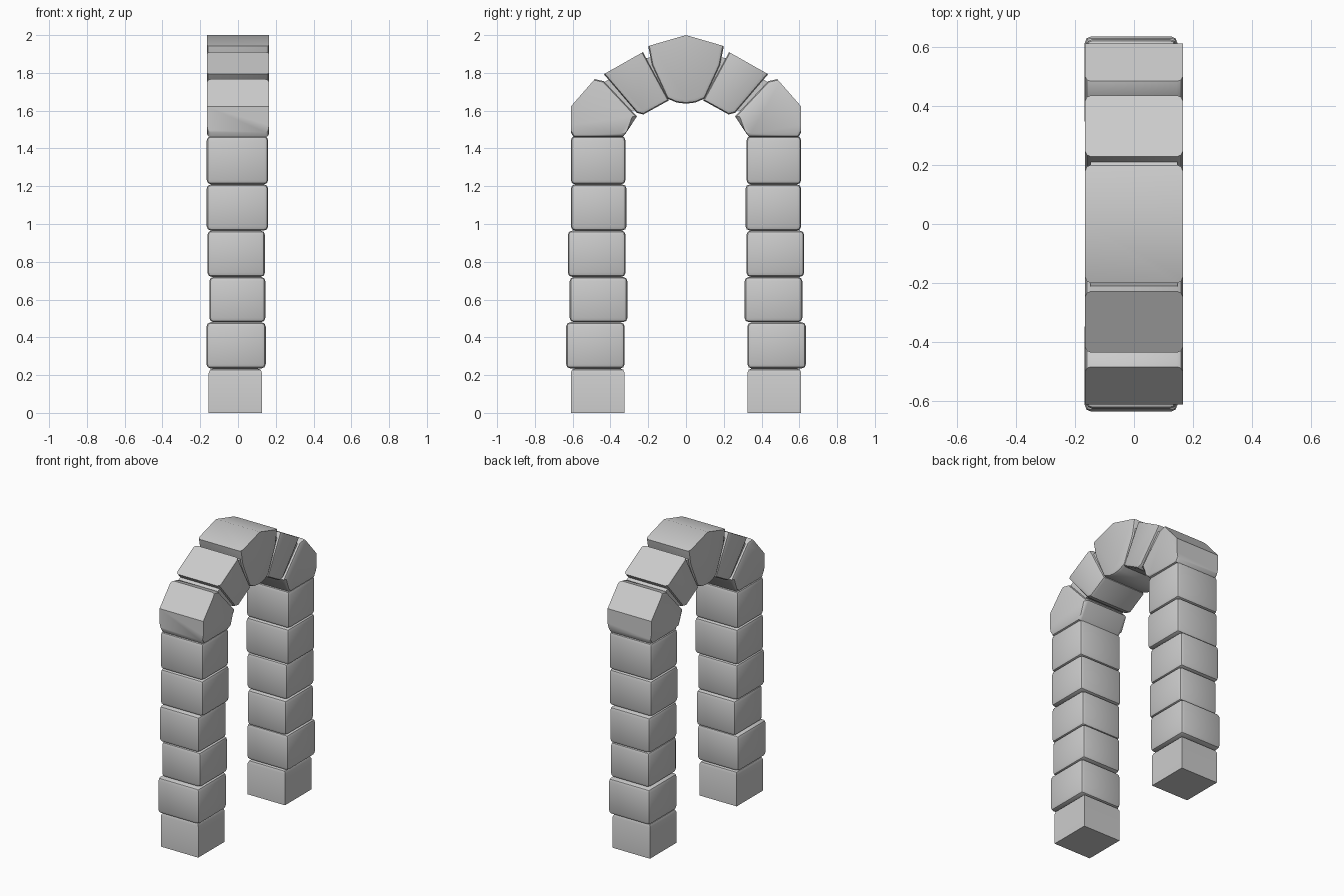
import bpy, bmesh

if "Cube" in bpy.data.objects:
    bpy.data.objects.remove(bpy.data.objects["Cube"])


def finish(bm, name):
    bmesh.ops.recalc_face_normals(bm, faces=bm.faces)
    me = bpy.data.meshes.new(name)
    bm.to_mesh(me)
    bm.free()
    ob = bpy.data.objects.new(name, me)
    bpy.context.collection.objects.link(ob)
    bpy.ops.object.select_all(action='DESELECT')
    ob.select_set(True)
    bpy.context.view_layer.objects.active = ob
    bpy.ops.object.shade_smooth_by_angle(angle=0.6)
    return ob


def prism(name, pts, x0, x1, outer=0, width=0.02):
    """Extrude a (y, z) outline along x and round the rims of both faces.
    Edges between the first `outer` points stay sharp."""
    bm = bmesh.new()
    a = [bm.verts.new((x0, y, z)) for y, z in pts]
    b = [bm.verts.new((x1, y, z)) for y, z in pts]
    n = len(pts)
    bm.faces.new(a)
    bm.faces.new(b[::-1])
    for i in range(n):
        j = (i + 1) % n
        bm.faces.new((a[i], b[i], b[j], a[j]))
    if width:
        rims = [bm.edges.get((r[i], r[(i + 1) % n])) for r in (a, b)
                for i in range(n) if i >= outer - 1]
        bmesh.ops.bevel(bm, geom=rims, offset=width, segments=2, profile=0.5,
                        affect='EDGES', clamp_overlap=True)
    return finish(bm, name)


def leg_block(name, x0, x1, y0, y1, z0, z1):
    """Rounded stone block; the ground block keeps its sharp base."""
    bm = bmesh.new()
    bmesh.ops.create_cube(bm, size=1)
    for v in bm.verts:
        v.co = (x1 if v.co.x > 0 else x0, y1 if v.co.y > 0 else y0,
                z1 if v.co.z > 0 else z0)
    edges = [e for e in bm.edges if max(v.co.z for v in e.verts) > 0.01]
    if z0 == 0:
        edges = [e for e in edges if min(v.co.z for v in e.verts) > 0.01]
    bmesh.ops.bevel(bm, geom=edges, offset=0.023, segments=2, profile=0.5,
                    affect='EDGES', clamp_overlap=True)
    return finish(bm, name)


# legs: x range, inner y, outer y of each block from the ground up
levels = [0, 0.235, 0.48, 0.72, 0.965, 1.21, 1.465]
blocks = [(-0.155, 0.127, 0.325, 0.61), (-0.167, 0.147, 0.325, 0.635),
          (-0.152, 0.145, 0.31, 0.616), (-0.162, 0.143, 0.32, 0.626),
          (-0.166, 0.16, 0.315, 0.61), (-0.166, 0.16, 0.32, 0.61)]

# arch stones: outlines in (y, z), outer edge first
springer = [(0.61, 1.485), (0.61, 1.622), (0.483, 1.767), (0.435, 1.756),
            (0.26, 1.57), (0.315, 1.485), (0.335, 1.46), (0.595, 1.46)]
voussoir = [(0.435, 1.793), (0.228, 1.91), (0.09, 1.655), (0.225, 1.58),
            (0.26, 1.588)]

for side, label in ((1, "back"), (-1, "front")):
    for i, (x0, x1, yi, yo) in enumerate(blocks):
        y0, y1 = sorted((side * yi, side * yo))
        leg_block(f"{label}_leg_block_{i + 1}", x0, x1, y0, y1,
                  levels[i], levels[i + 1])
    prism(f"{label}_springer", [(side * y, z) for y, z in springer],
          -0.165, 0.165, 3)
    prism(f"{label}_voussoir", [(side * y, z) for y, z in voussoir],
          -0.165, 0.165, 2)

# keystone
prism("keystone", [(-0.2, 1.942), (0, 2.0), (0.2, 1.942), (0.18, 1.84),
                   (0.1, 1.665), (0.05, 1.643), (0, 1.637), (-0.05, 1.643),
                   (-0.1, 1.665), (-0.18, 1.84)], -0.165, 0.165, 3)

# recessed mortar filling the arch joints
out = [(0.57, 1.45), (0.57, 1.59), (0.46, 1.735), (0.22, 1.875), (0, 1.93)]
inn = [(0, 1.67), (0.11, 1.68), (0.24, 1.605), (0.285, 1.6), (0.35, 1.49),
       (0.35, 1.45)]
ring = (out + [(-y, z) for y, z in out[-2::-1]]
        + [(-y, z) for y, z in inn[::-1]] + inn[1:])
prism("arch_mortar", ring, -0.148, 0.148, width=0)
